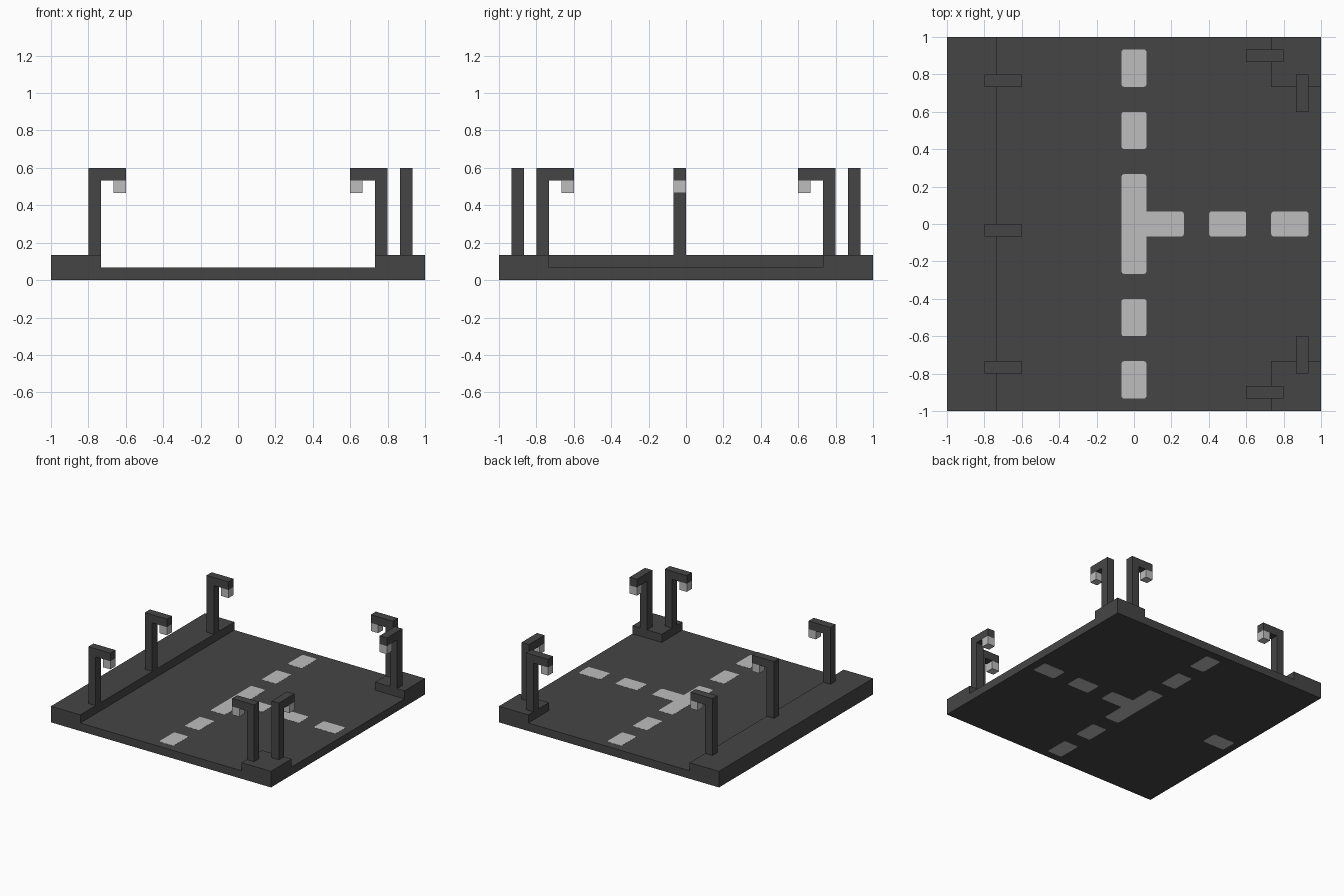
import bpy, bmesh, math
from mathutils import Vector, Matrix

cube = bpy.data.objects.get("Cube")
if cube:
    bpy.data.objects.remove(cube, do_unlink=True)

U = 1 / 15      # building module
PROUD = 0.001   # how far the paint stands out of the road


def material(name, value):
    m = bpy.data.materials.new(name)
    m.use_nodes = True
    colour = (value, value, value, 1)
    m.diffuse_color = colour
    bsdf = next(n for n in m.node_tree.nodes if n.type == 'BSDF_PRINCIPLED')
    bsdf.inputs["Base Color"].default_value = colour
    bsdf.inputs["Roughness"].default_value = 0.9
    return m


DARK = material("dark grey", 0.06)
LIGHT = material("light grey", 0.51)


def prism(name, outline, depth, mat, matrix=Matrix()):
    """Extrude a flat XY outline along +Z, then place it with a matrix."""
    bm = bmesh.new()
    face = bm.faces.new([bm.verts.new((x, y, 0)) for x, y in outline])
    ext = bmesh.ops.extrude_face_region(bm, geom=[face])
    top = [v for v in ext["geom"] if isinstance(v, bmesh.types.BMVert)]
    bmesh.ops.translate(bm, verts=top, vec=(0, 0, depth))
    bm.transform(matrix)
    bmesh.ops.recalc_face_normals(bm, faces=bm.faces)
    mesh = bpy.data.meshes.new(name)
    bm.to_mesh(mesh)
    bm.free()
    mesh.materials.append(mat)
    obj = bpy.data.objects.new(name, mesh)
    bpy.context.collection.objects.link(obj)
    return obj


def rect(x0, x1, y0, y1):
    return [(x0, y0), (x1, y0), (x1, y1), (x0, y1)]


def box(name, x0, x1, y0, y1, z0, z1, mat):
    return prism(name, rect(x0, x1, y0, y1), z1 - z0, mat,
                 Matrix.Translation((0, 0, z0)))


def rounded(points, r=0.014, steps=3):
    """Round the convex corners of a counter-clockwise outline."""
    out = []
    for i, p in enumerate(points):
        p = Vector(p)
        a = (Vector(points[i - 1]) - p).normalized()
        b = (Vector(points[(i + 1) % len(points)]) - p).normalized()
        if b.cross(a) < 0:          # inner corner stays sharp
            out.append(tuple(p))
            continue
        for k in range(steps + 1):
            t = math.pi / 2 * k / steps
            out.append(tuple(p + a * r * (1 - math.sin(t)) + b * r * (1 - math.cos(t))))
    return out


# Road slab and raised pavements
box("road_slab", -1, 1, -1, 1, PROUD, U, DARK)
box("long_pavement", -1, -11 * U, -1, 1, U, 2 * U, DARK)
box("back_corner_pavement", 11 * U, 1, 11 * U, 1, U, 2 * U, DARK)
box("front_corner_pavement", 11 * U, 1, -1, -11 * U, U, 2 * U, DARK)


# Lane paint, reaching through the slab so it shows on both sides
def paint(name, outline):
    prism(name, rounded([(x * U, y * U) for x, y in outline]), U + PROUD, LIGHT)


for y in (-14, -9, 6, 11):
    paint("main_road_dash", rect(-1, 1, y, y + 3))
for x in (-14, 6, 11):
    paint("side_road_dash", rect(x, x + 3, -1, 1))
paint("junction_marking", [(-1, -4), (1, -4), (1, -1), (4, -1),
                           (4, 1), (1, 1), (1, 4), (-1, 4)])


# Street lamps: an L-shaped post reaching along local +x, with a lamp below the tip
POST = [(-0.5, 2), (0.5, 2), (0.5, 8), (2.5, 8), (2.5, 9), (-0.5, 9)]
LAMP = rect(1.5, 2.5, 7, 8)


def street_lamp(x, y, angle):
    place = (Matrix.Translation((x * U, y * U, 0))
             @ Matrix.Rotation(math.radians(angle), 4, 'Z')
             @ Matrix.Translation((0, U / 2, 0))
             @ Matrix.Rotation(math.pi / 2, 4, 'X'))
    for name, outline, mat in (("lamp_post", POST, DARK), ("lamp", LAMP, LIGHT)):
        prism(name, [(a * U, b * U) for a, b in outline], U, mat, place)


for y in (-11.5, -0.5, 11.5):
    street_lamp(-11.5, y, 0)
for side in (-1, 1):
    street_lamp(11.5, 13.5 * side, 180)
    street_lamp(13.5, 11.5 * side, -90 * side)
